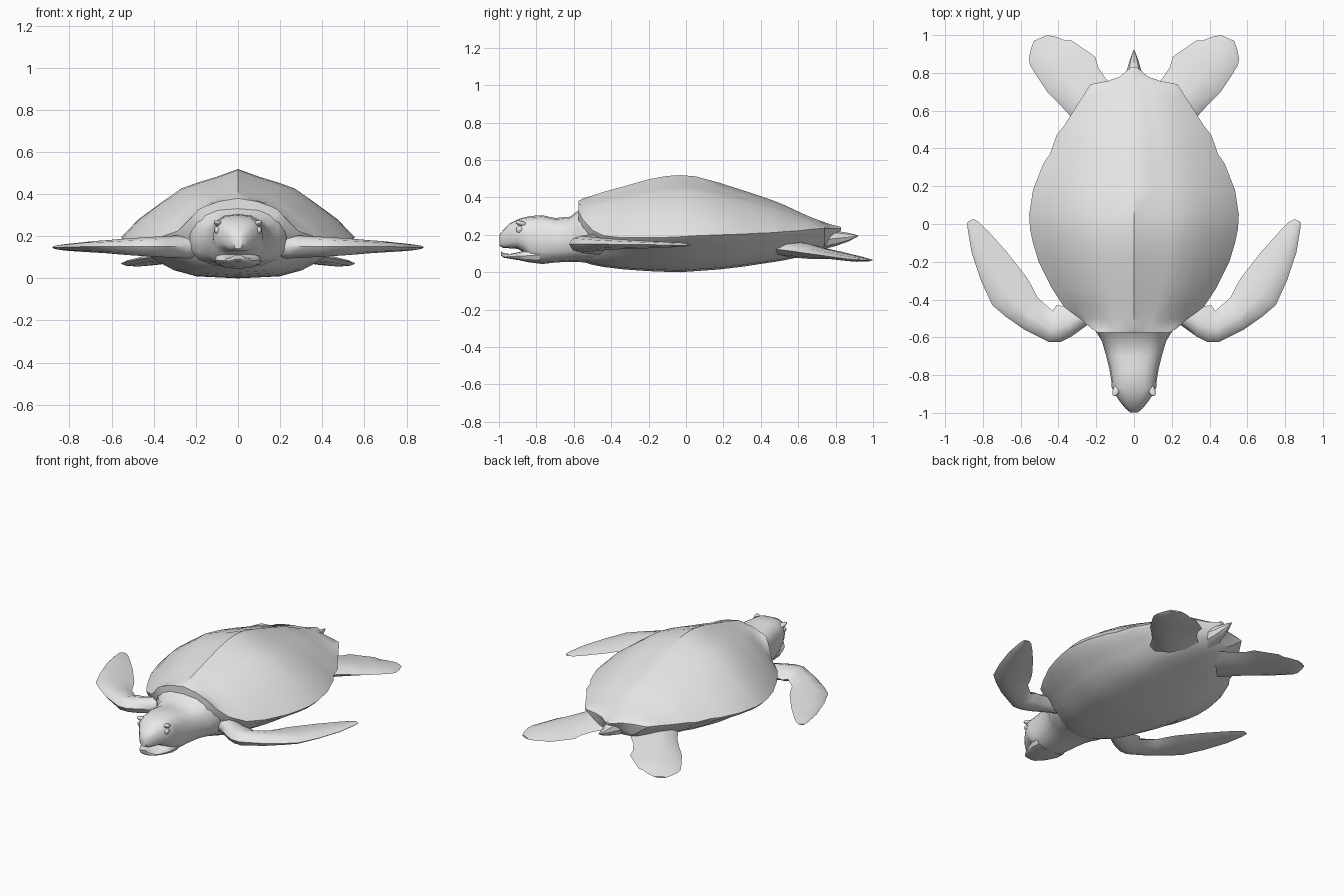
import bpy, bmesh, math
from mathutils import Vector

skin = bpy.data.materials.new("light_grey")
skin.diffuse_color = (0.8, 0.8, 0.8, 1)


def finish(obj, angle=40):
    obj.data.materials.append(skin)
    bpy.ops.object.select_all(action='DESELECT')
    obj.select_set(True)
    bpy.context.view_layer.objects.active = obj
    bpy.ops.object.shade_smooth_by_angle(angle=math.radians(angle))


def loft(name, rings, angle=40, mirrored=False):
    """Skin a closed tube through equally sized rings of points."""
    bm = bmesh.new()
    loops = [[bm.verts.new(p) for p in ring] for ring in rings]
    n = len(loops[0])
    for a, b in zip(loops, loops[1:]):
        for i in range(n):
            j = (i + 1) % n
            bm.faces.new((a[i], a[j], b[j], b[i]))
    bm.faces.new(loops[0])
    bm.faces.new(loops[-1])
    bmesh.ops.recalc_face_normals(bm, faces=bm.faces)
    mesh = bpy.data.meshes.new(name)
    bm.to_mesh(mesh)
    bm.free()
    obj = bpy.data.objects.new(name, mesh)
    bpy.context.collection.objects.link(obj)
    finish(obj, angle)
    if mirrored:
        obj.modifiers.new("Mirror", 'MIRROR')
    return obj


def oval(y, w, z0, z1, n=16, power=0.75):
    """Squarish cross-section facing along y."""
    ring = []
    for i in range(n):
        a = 2 * math.pi * i / n
        c, s = math.cos(a), math.sin(a)
        ring.append((w * math.copysign(abs(c) ** power, c), y,
                     (z0 + z1) / 2 + (z1 - z0) / 2 * math.copysign(abs(s) ** power, s)))
    return ring


def blade(outer, inner, z, t):
    """Lens-shaped cross-section between two edges of a flipper."""
    a, b = Vector((*outer, z)), Vector((*inner, z))
    ring = []
    for f, h in ((0, 0), (.12, .7), (.4, 1), (.75, .6),
                 (1, 0), (.75, -.6), (.4, -1), (.12, -.7)):
        p = a.lerp(b, f)
        p.z += h * t / 2
        ring.append(p)
    return ring


# Shell and belly: y, half width, ridge height, rim height, belly height
DOME = [(0, 1), (.18, .89), (.34, .81), (.49, .72), (.67, .50), (.85, .27), (1, 0)]
BELLY = [(.96, .12), (.83, .32), (.70, .57), (.55, .80), (.36, .95), (0, 1)]
STATIONS = [
    (-.575, .19, .38, .325, .065), (-.55, .23, .395, .28, .055),
    (-.50, .285, .41, .225, .04), (-.44, .37, .43, .195, .028),
    (-.34, .435, .457, .185, .016), (-.20, .505, .497, .185, .006),
    (-.10, .535, .515, .187, .002), (-.03, .55, .519, .19, 0),
    (.05, .555, .513, .195, .006), (.18, .535, .478, .20, .015),
    (.32, .48, .433, .205, .032), (.37, .445, .417, .208, .04),
    (.47, .41, .382, .212, .055), (.52, .37, .362, .217, .063),
    (.60, .32, .325, .222, .08), (.67, .275, .293, .23, .10),
    (.74, .23, .268, .235, .135), (.757, .14, .262, .235, .16),
    (.78, .075, .254, .235, .19), (.83, .015, .242, .235, .225)]


def shell_ring(y, w, top, rim, bottom):
    half = [(w * f, y, rim + (top - rim) * h) for f, h in DOME]
    half += [(w * f, y, rim + (bottom - rim) * h) for f, h in BELLY]
    return half + [(-x, yy, z) for x, yy, z in half[-2:0:-1]]


loft("shell_and_belly", [shell_ring(*s) for s in STATIONS], 35)

# Neck flowing into the skull and upper beak
loft("neck_and_head", [oval(*s) for s in [
    (-.45, .25, .05, .36), (-.54, .225, .052, .35), (-.58, .195, .055, .328),
    (-.62, .17, .056, .297), (-.70, .147, .052, .29), (-.77, .13, .044, .305),
    (-.83, .12, .055, .301), (-.865, .118, .105, .294), (-.90, .102, .125, .283),
    (-.94, .075, .128, .262), (-.975, .047, .13, .228), (-.998, .02, .14, .20)]])

# Lower jaw, slightly open
loft("lower_jaw", [oval(*s, n=12) for s in [
    (-.78, .11, .046, .14), (-.84, .11, .053, .125), (-.89, .095, .064, .108),
    (-.94, .07, .072, .098), (-.975, .042, .078, .102), (-.99, .02, .09, .112)]])

# Tail under the rear point of the shell
loft("tail", [oval(*s, n=8, power=1) for s in [
    (.62, .09, .09, .22), (.74, .065, .125, .225), (.80, .042, .14, .222),
    (.87, .022, .165, .21), (.92, .003, .192, .198)]])

# Front flippers: outer edge, inner edge, height, thickness
loft("front_flipper", [blade(*s) for s in [
    ((.16, -.50), (.20, -.36), .15, .11), ((.24, -.53), (.30, -.41), .15, .11),
    ((.33, -.595), (.37, -.435), .15, .10), ((.39, -.625), (.41, -.43), .15, .095),
    ((.45, -.625), (.43, -.46), .15, .09), ((.58, -.56), (.51, -.39), .15, .075),
    ((.68, -.49), (.54, -.33), .15, .062), ((.75, -.43), (.57, -.28), .15, .055),
    ((.81, -.30), (.68, -.14), .148, .042), ((.86, -.15), (.77, -.04), .147, .03),
    ((.88, -.03), (.82, .01), .147, .02), ((.882, .01), (.85, .027), .147, .008)]],
    50, True)

# Rear flippers
loft("rear_flipper", [blade(*s) for s in [
    ((.27, .47), (.06, .68), .125, .09), ((.34, .575), (.15, .77), .112, .08),
    ((.40, .64), (.19, .83), .102, .062), ((.46, .70), (.205, .885), .094, .048),
    ((.51, .775), (.27, .93), .083, .04), ((.55, .84), (.33, .972), .074, .034),
    ((.557, .875), (.365, .972), .07, .028), ((.545, .93), (.41, .99), .067, .02),
    ((.53, .97), (.46, 1.0), .065, .012)]], 50, True)


def bump(name, loc, scale, rot=(0, 0, 0)):
    bpy.ops.mesh.primitive_uv_sphere_add(segments=12, ring_count=8, location=loc, rotation=rot)
    obj = bpy.context.object
    obj.name = name
    obj.scale = scale
    finish(obj, 60)


# Eyes and heavy brows on both sides of the head
for side, s in (("left", 1), ("right", -1)):
    bump(side + "_eye", (s * .094, -.885, .228), (.016, .026, .02), (0, 0, s * .45))
    bump(side + "_brow", (s * .09, -.875, .258), (.02, .042, .014), (-.3, 0, s * .45))
